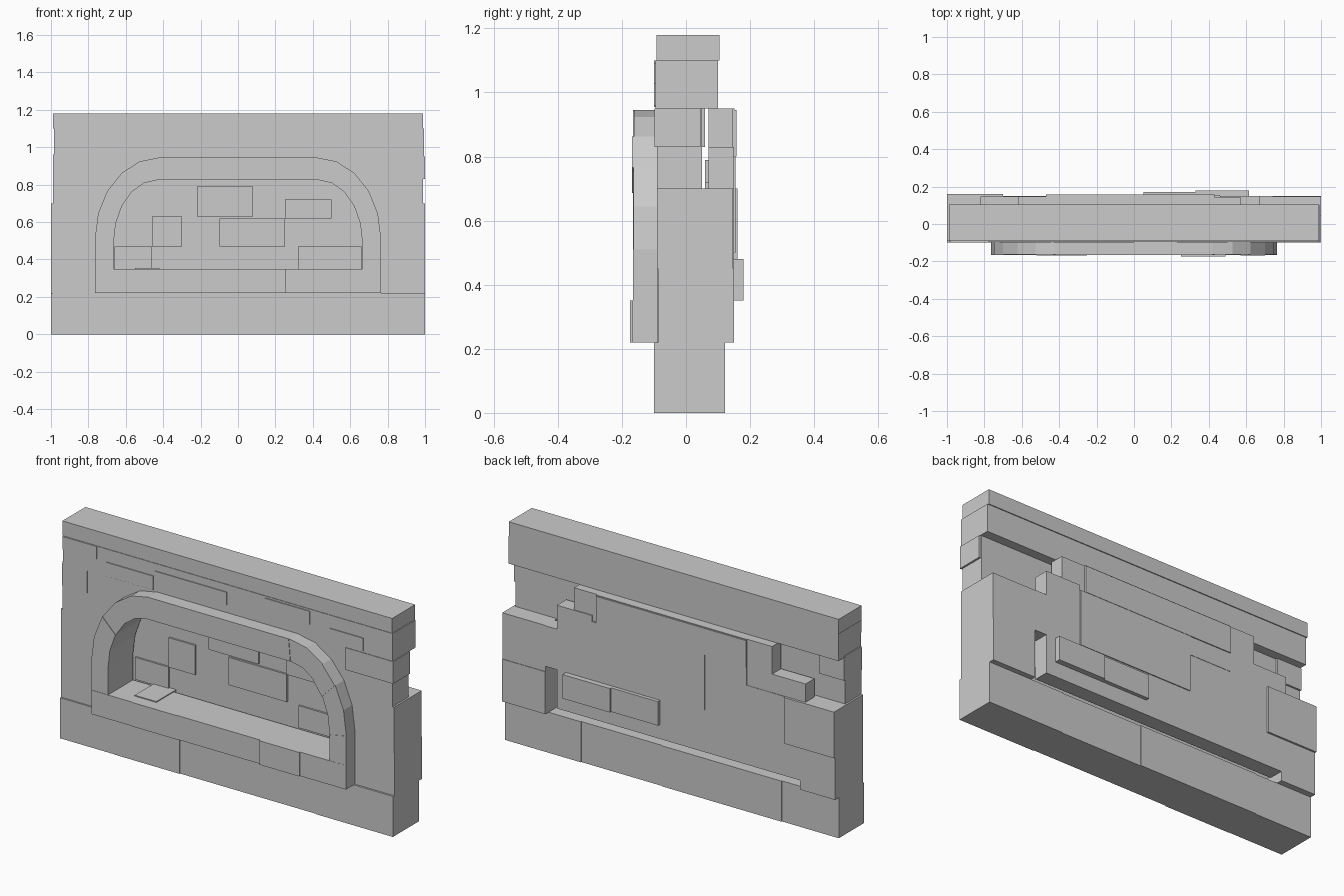
import bpy, bmesh
from math import sin, cos, pi

if "Cube" in bpy.data.objects:
    bpy.data.objects.remove(bpy.data.objects["Cube"])


def mesh_object(name, bm):
    bmesh.ops.recalc_face_normals(bm, faces=bm.faces)
    me = bpy.data.meshes.new(name)
    bm.to_mesh(me)
    bm.free()
    ob = bpy.data.objects.new(name, me)
    bpy.context.collection.objects.link(ob)
    return ob


def prism(name, pts, y0, y1):
    """Extrude an (x, z) outline along y."""
    bm = bmesh.new()
    f = bm.faces.new([bm.verts.new((x, y0, z)) for x, z in pts])
    r = bmesh.ops.extrude_face_region(bm, geom=[f])
    for v in r['geom']:
        if isinstance(v, bmesh.types.BMVert):
            v.co.y = y1
    return mesh_object(name, bm)


def block(name, x0, x1, y0, y1, z0, z1):
    return prism(name, [(x0, z0), (x1, z0), (x1, z1), (x0, z1)], y0, y1)


def arch(half, base, spring, centre, top, n=5):
    """Open path from left foot over the crown to right foot."""
    arc = [(centre + (half - centre) * cos(pi / 2 * i / n),
            spring + (top - spring) * sin(pi / 2 * i / n)) for i in range(n + 1)]
    right = [(half, base)] + arc
    return [(-x, z) for x, z in right] + right[::-1]


outer = arch(.765, .22, .51, .42, .945)
inner = arch(.665, .35, .49, .43, .825)

# Wall core with the arched opening
core = block("wall_core", -.99, .99, -.09, .05, .22, .96)
cutter = prism("niche_cutter", inner, -.3, .3)
cutter.hide_render = True
cutter.hide_set(True)
mod = core.modifiers.new("niche", 'BOOLEAN')
mod.object = cutter
mod.solver = 'EXACT'

# Base course
for x0, x1, y in [(-1, -.67, -.098), (-.67, -.28, -.1), (-.28, .54, -.096), (.54, 1, -.1)]:
    block("base_stone", x0, x1, y, .118, 0, .22)
for x0, x1 in [(-.66, .06), (.545, 1)]:
    block("base_back_face", x0, x1, .1, .122, 0, .22)

# Top courses
block("top_course", -.985, .995, -.095, .1, .95, 1.10)
block("cap_course", -.99, .99, -.092, .105, 1.10, 1.18)

# Arched surround, in separate voussoirs of slightly different depth
for a, b, y in [(0, 1, -.163), (1, 3, -.166), (3, 6, -.163), (6, 7, -.166),
                (7, 9, -.163), (9, 10, -.168), (10, 12, -.164), (12, 13, -.166)]:
    prism("surround_stone", outer[a:b + 1] + inner[a:b + 1][::-1], y, -.085)

# Sill stones running back into the niche
for x0, x1, y in [(-.765, -.52, -.165), (-.52, -.25, -.168), (-.25, .25, -.165),
                  (.25, .49, -.174), (.49, .765, -.167)]:
    block("sill_stone", x0, x1, y, -.06, .22, .35)
block("niche_floor_stone", -.55, -.42, -.1, .07, .34, .355)

# End stones on both ends
for x0, x1 in [(-1, -.79), (.74, 1)]:
    block("end_stone_lower", x0, x1, -.088, .15, .22, .45)
    block("end_stone_upper", x0, x1, -.09, .147, .45, .70)
block("end_stone_left", -.99, -.84, -.094, .06, .83, .95)
block("end_stone_right", .71, 1, -.098, .045, .83, .95)

# Raised stones on the front face
for x0, x1, z0, z1 in [(-.985, -.78, 1.03, 1.10), (-.72, -.44, .955, 1.03),
                       (-.43, 0, .99, 1.06), (.23, .5, 1.02, 1.09), (.62, .82, .96, 1.03)]:
    block("front_raised_stone", x0, x1, -.1, -.08, z0, z1)

# Slabs forming the niche back and the rear of the wall
for x0, x1, y, z0, z1 in [(-.79, .67, .15, .27, .70), (.67, .74, .15, .48, .70),
                          (.43, .57, .145, .70, .95), (.46, .67, .15, .64, .83),
                          (-.47, .43, .152, .70, .95), (-.62, -.47, .148, .70, .95),
                          (-.82, -.62, .147, .70, .80)]:
    block("rear_slab", x0, x1, .07, y, z0, z1)
for x0, x1, y, z0, z1 in [(-1, -.70, .16, .45, .70), (-.47, .43, .157, .80, .945),
                          (-.22, .46, .155, .50, .80), (.33, .615, .18, .35, .48),
                          (.05, .33, .17, .35, .48)]:
    block("rear_raised_stone", x0, x1, .1, y, z0, z1)

# Thin stones on the niche back
for x0, x1, z0, z1 in [(-.22, .08, .63, .79), (-.66, -.46, .35, .47), (.32, .66, .35, .47),
                       (-.46, -.30, .47, .63), (-.10, .25, .47, .62), (.25, .50, .62, .72)]:
    block("niche_back_stone", x0, x1, .06, .08, z0, z1)
